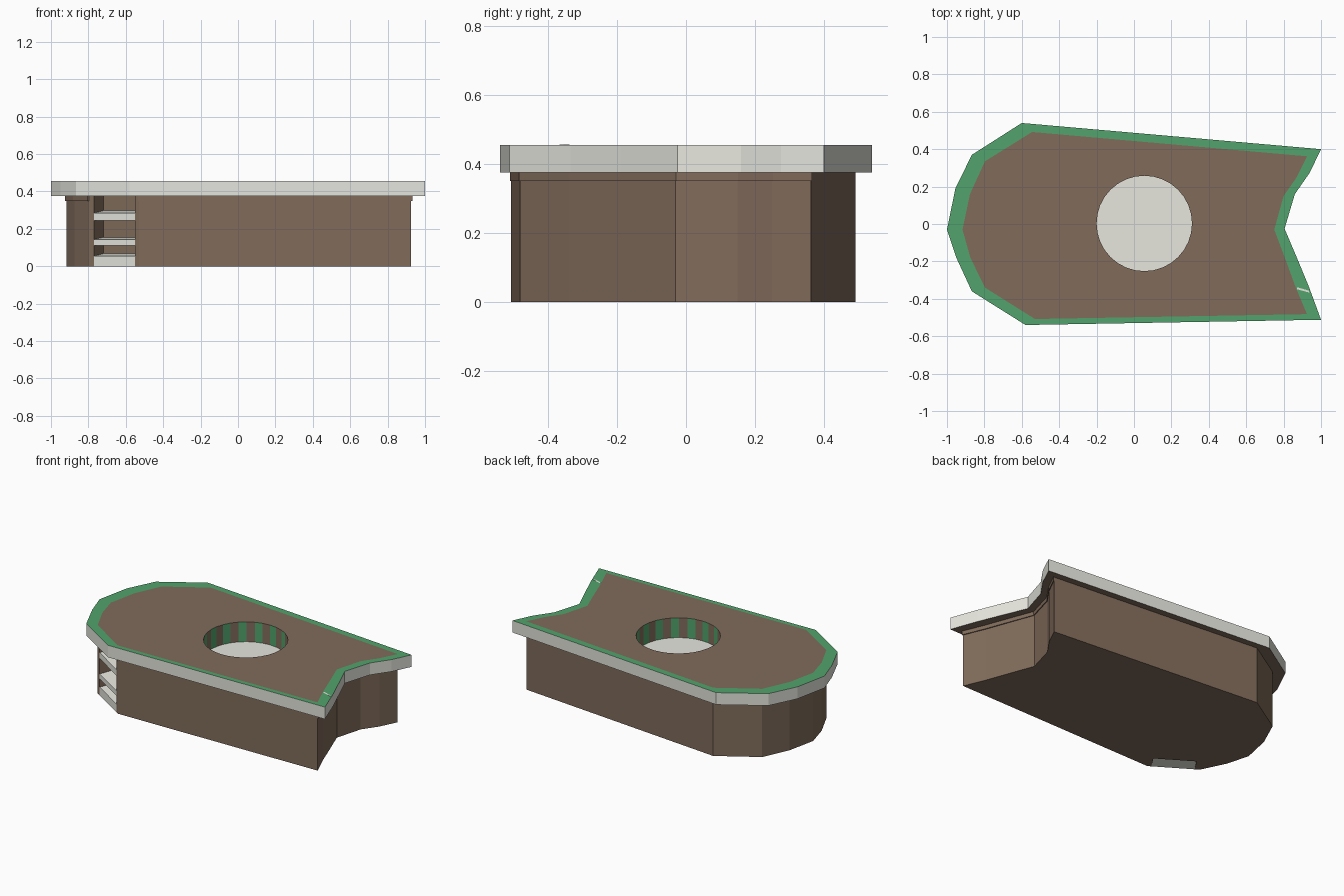
import bpy, bmesh, math
from mathutils import Vector

if "Cube" in bpy.data.objects:
    bpy.data.objects.remove(bpy.data.objects["Cube"])

TOP, UNDER, FLOOR = 0.455, 0.375, 0.32
HOLE, RADIUS, SIDES = (0.055, 0.003), 0.255, 32

# Counter outline and body outline, matching corners, counter-clockwise
OUTER = [(-0.60, 0.54), (-0.867, 0.37), (-0.955, 0.19), (-1.0, -0.03),
         (-0.95, -0.18), (-0.867, -0.36), (-0.58, -0.54), (1.0, -0.512),
         (0.935, -0.335), (0.875, -0.19), (0.805, -0.025), (0.86, 0.16),
         (0.94, 0.275), (1.0, 0.40)]
INNER = [(-0.545, 0.492), (-0.797, 0.335), (-0.877, 0.16), (-0.917, -0.03),
         (-0.875, -0.18), (-0.797, -0.34), (-0.53, -0.508), (0.925, -0.482),
         (0.865, -0.34), (0.81, -0.19), (0.75, -0.03), (0.80, 0.15),
         (0.87, 0.25), (0.925, 0.362)]


def material(name, rgb):
    m = bpy.data.materials.new(name)
    m.diffuse_color = (*rgb, 1)
    m.use_nodes = True
    m.node_tree.nodes["Principled BSDF"].inputs["Base Color"].default_value = m.diffuse_color
    return m


BROWN = material("brown", (0.22, 0.15, 0.105))
GREEN = material("green", (0.085, 0.37, 0.15))
GREY = material("grey", (0.8, 0.8, 0.74))


def mesh_object(name, verts, faces, mats, slots=None):
    me = bpy.data.meshes.new(name)
    me.from_pydata(verts, [], faces)
    for m in mats:
        me.materials.append(m)
    if slots:
        for p, s in zip(me.polygons, slots):
            p.material_index = s
    ob = bpy.data.objects.new(name, me)
    bpy.context.collection.objects.link(ob)
    return ob


def prism(name, pts, z0, z1, mats, lift=None):
    """Extrude a counter-clockwise outline; lift raises single corners."""
    n = len(pts)
    lift = lift or [0] * n
    verts = [(x, y, z0 + l) for (x, y), l in zip(pts, lift)]
    verts += [(x, y, z1 + l) for (x, y), l in zip(pts, lift)]
    faces = [tuple(range(n))[::-1], tuple(range(n, 2 * n))]
    faces += [(i, (i + 1) % n, n + (i + 1) % n, n + i) for i in range(n)]
    return mesh_object(name, verts, faces, mats)


def circle(r):
    return [(HOLE[0] + r * math.cos(2 * math.pi * i / SIDES),
             HOLE[1] + r * math.sin(2 * math.pi * i / SIDES)) for i in range(SIDES)]


def cut(ob, cutter):
    mod = ob.modifiers.new("cut", 'BOOLEAN')
    mod.operation, mod.solver, mod.object = 'DIFFERENCE', 'EXACT', cutter
    bpy.context.view_layer.objects.active = ob
    bpy.ops.object.modifier_apply(modifier=mod.name)
    bpy.data.objects.remove(cutter)


# Body with round well and corner recess
body = prism("counter_body", INNER, 0, TOP, [BROWN, GREEN])
cut(body, prism("well_cutter", circle(RADIUS), FLOOR, 0.6, [BROWN]))

a, b = Vector(INNER[5]), Vector(INNER[6])
inward = Vector((-(b - a).y, (b - a).x)).normalized()
left, right = a.lerp(b, 0.1), a.lerp(b, 0.925)


def recess(front, back):
    return [tuple(p) for p in (left + inward * front, right + inward * front,
                               right + inward * back, left + inward * back)]


cut(body, prism("recess_cutter", recess(-0.05, 0.095), -0.1, UNDER, [BROWN]))

# Alternating stripes on the well wall
for p in body.data.polygons:
    dx, dy = p.center.x - HOLE[0], p.center.y - HOLE[1]
    if math.hypot(dx, dy) < RADIUS + 0.01 and abs(p.normal.z) < 0.1:
        k = int((math.atan2(dy, dx) % (2 * math.pi)) / (2 * math.pi) * SIDES)
        p.material_index = k % 2

# Well floor
mesh_object("well_floor", [(x, y, FLOOR + 0.003) for x, y in circle(RADIUS)],
            [tuple(range(SIDES))], [GREY])

# Corner shelves, tilted slightly up at the back
for i, (z0, z1) in enumerate([(0, 0.055), (0.11, 0.143), (0.245, 0.285)]):
    prism(f"corner_shelf_{i + 1}", recess(0, 0.094), z0, z1, [GREY],
          [0, 0, 0.012, 0.012])

# Overhanging rim: grey edge, green top border, brown underside
n = len(OUTER)
verts = [(x, y, z) for ring, z in ((OUTER, UNDER), (OUTER, TOP), (INNER, TOP), (INNER, UNDER))
         for x, y in ring]
faces, slots = [], []
for i in range(n):
    j = (i + 1) % n
    for s in range(3):
        faces.append((s * n + i, s * n + j, (s + 1) * n + j, (s + 1) * n + i))
        slots.append(s)
    faces.append((3 * n + i, 3 * n + j, j, i))
    slots.append(2)
mesh_object("counter_rim", verts, faces, [GREY, GREEN, BROWN], slots)

# Thin trim strips under the rim
for i in [3, 4] + list(range(6, 13)):
    p, q = Vector(INNER[i]), Vector(INNER[i + 1])
    po, qo = p.lerp(Vector(OUTER[i]), 0.1), q.lerp(Vector(OUTER[i + 1]), 0.1)
    prism(f"trim_strip_{i}", [tuple(v) for v in (po, qo, q, p)], 0.35, UNDER, [BROWN])

# Pale joint line across the border
prism("border_joint", [(0.872, -0.349), (0.938, -0.367), (0.934, -0.356), (0.872, -0.338)],
      TOP - 0.01, TOP + 0.001, [GREY])
